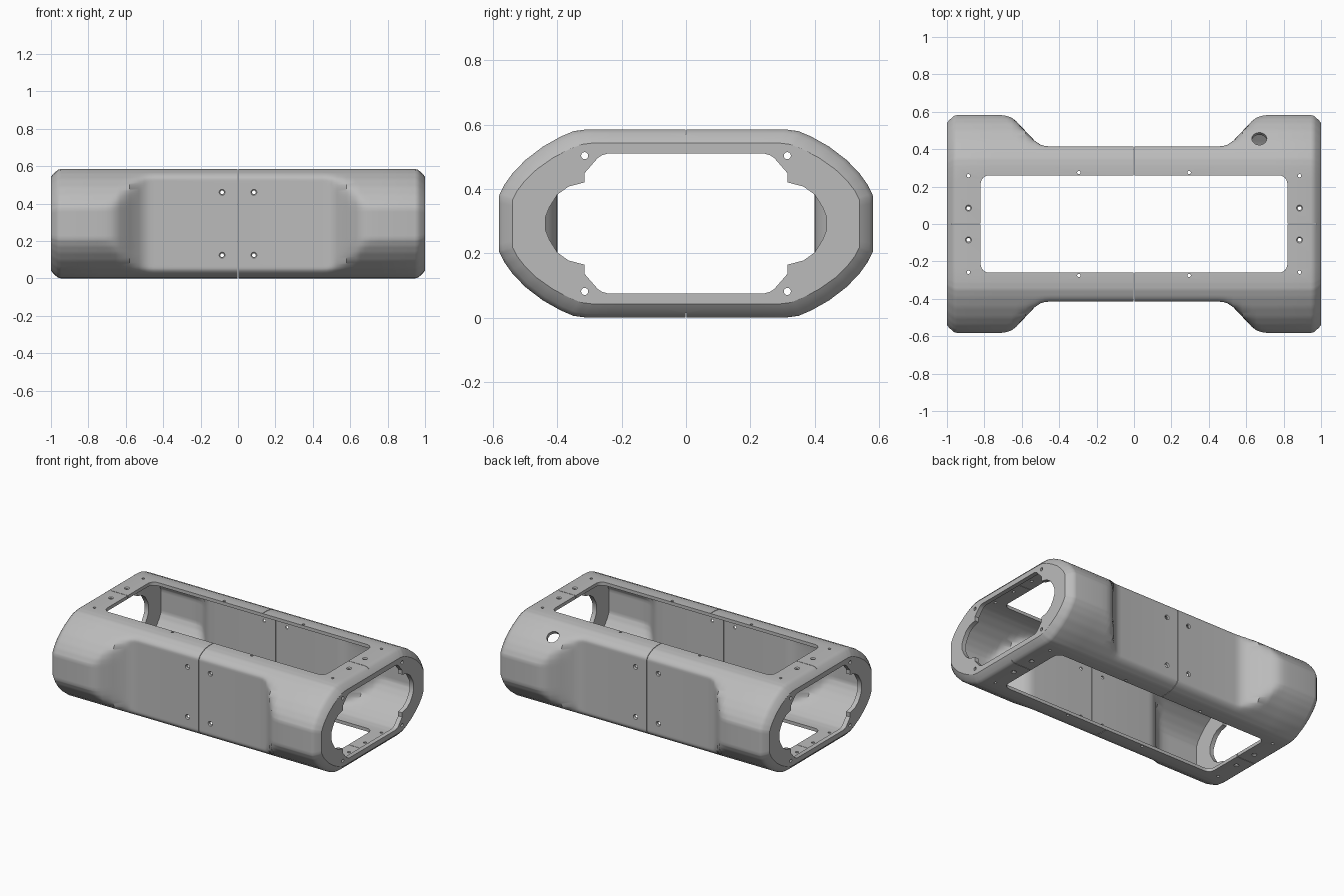
import bpy, bmesh, math
from mathutils import Matrix, Vector

if "Cube" in bpy.data.objects:
    bpy.data.objects.remove(bpy.data.objects["Cube"], do_unlink=True)

HALF_Y, HALF_Z = 0.582, 0.2925
SIDES = (-1, 1)

grey = bpy.data.materials.new("plain_grey")
grey.use_nodes = True
grey.diffuse_color = (0.5, 0.5, 0.5, 1)
grey.node_tree.nodes["Principled BSDF"].inputs["Base Color"].default_value = (0.5, 0.5, 0.5, 1)


def to_object(name, bm):
    bmesh.ops.recalc_face_normals(bm, faces=bm.faces)
    mesh = bpy.data.meshes.new(name)
    bm.to_mesh(mesh)
    bm.free()
    mesh.materials.append(grey)
    obj = bpy.data.objects.new(name, mesh)
    bpy.context.scene.collection.objects.link(obj)
    return obj


def loft(bm, rings):
    rows = [[bm.verts.new(p) for p in ring] for ring in rings]
    n = len(rows[0])
    for a, b in zip(rows, rows[1:]):
        for i in range(n):
            bm.faces.new((a[i], a[(i + 1) % n], b[(i + 1) % n], b[i]))
    bm.faces.new(rows[0][::-1])
    bm.faces.new(rows[-1])


# Quarter of the tube's cross-section, subdivided for a smooth waist blend
OUTLINE = [(0, HALF_Z), (0.31, HALF_Z), (0.35, 0.287), (0.39, 0.27), (0.445, 0.239),
           (0.5, 0.197), (0.54, 0.155), (0.565, 0.12), (HALF_Y, 0.085), (HALF_Y, 0)]
quarter = []
for a, b in zip(OUTLINE, OUTLINE[1:]):
    quarter += [Vector(a).lerp(Vector(b), k / 4) for k in range(4)]
quarter.append(Vector(OUTLINE[-1]))


def soft_min(a, b, k=0.035):
    h = max(k - abs(a - b), 0) / k
    return min(a, b) - h * h * k / 4


def section(x, waist, inset_y, inset_z):
    quad = []
    for y, z in quarter:
        y *= 1 - inset_y / HALF_Y
        z *= 1 - inset_z / HALF_Z
        quad.append((soft_min(y, waist - inset_y) if waist else y, z))
    ring = quad + [(y, -z) for y, z in quad[-2::-1]]
    ring += [(-y, z) for y, z in ring[-2:0:-1]]
    return [(x, y, z + HALF_Z) for y, z in ring]


# Stations along half the length: x, waist limit on y
WAIST = [(0.1, 0.415), (0.45, 0.415), (0.475, 0.417), (0.5, 0.424), (0.53, 0.444),
         (0.58, 0.497), (0.63, 0.55), (0.655, 0.574), (0.68, 0.593), (0.71, 0.62)]


def tube(name, tail, inset_y, inset_z):
    half = [(x, w, inset_y, inset_z) for x, w in WAIST]
    half += [(x, None, inset_y + d, inset_z + d) for x, d in tail]
    full = [(-s[0],) + s[1:] for s in half[::-1]] + half
    bm = bmesh.new()
    loft(bm, [section(*s) for s in full])
    return to_object(name, bm)


shell = tube("housing_shell", [(0.75, 0), (0.945, 0), (0.96, 0.003), (0.972, 0.012),
                               (0.99, 0.029), (1, 0.042)], 0, 0)
cavity = tube("cavity_cutter", [(0.75, 0), (0.97, 0)], 0.016, 0.022)


def box(bm, size, center):
    m = Matrix.Translation(center) @ Matrix.Diagonal((*size, 1))
    bmesh.ops.create_cube(bm, size=1, matrix=m)


def drill(bm, center, axis, r1, length, r2=None, segments=20):
    rot = Vector((0, 0, 1)).rotation_difference(Vector(axis)).to_matrix().to_4x4()
    bmesh.ops.create_cone(bm, cap_ends=True, segments=segments, radius1=r1,
                          radius2=r1 if r2 is None else r2, depth=length,
                          matrix=Matrix.Translation(center) @ rot)


# Rounded window through top and bottom
bm = bmesh.new()
outline = []
r = 0.045
for k, (sx, sy) in enumerate([(1, 1), (-1, 1), (-1, -1), (1, -1)]):
    for i in range(7):
        t = math.pi / 2 * (k + i / 6)
        outline.append((sx * (0.82 - r) + r * math.cos(t), sy * (0.26 - r) + r * math.sin(t)))
loft(bm, [[(x, y, z) for x, y in outline] for z in (-0.1, 0.7)])
window = to_object("window_cutter", bm)

# Stepped oval openings through the end plates
bm = bmesh.new()
arc = [(0.245, 0.217), (0.262, 0.212), (0.275, 0.203), (0.315, 0.157), (0.315, 0.128),
       (0.365, 0.115), (0.4, 0.09), (0.425, 0.05), (0.437, 0.02)]
side = arc + [(y, -z) for y, z in arc[::-1]]
side += [(-y, z) for y, z in side[::-1]]
for s in SIDES:
    loft(bm, [[(s * x, y, z + HALF_Z) for y, z in side] for x in (0.94, 1.05)])
openings = to_object("opening_cutter", bm)

# Screw holes, end bolt holes and the cable hole
holes, sinks = bmesh.new(), bmesh.new()
for sx in SIDES:
    for sy in SIDES:
        for x, y, rad in ((0.885, 0.085, 0.01), (0.885, 0.258, 0.009), (0.295, 0.275, 0.009)):
            drill(holes, (sx * x, sy * y, HALF_Z), (0, 0, 1), rad, 0.8)
        for sz in SIDES:
            bolt_z = HALF_Z + sz * 0.211
            drill(holes, (sx, sy * 0.315, bolt_z), (1, 0, 0), 0.011, 0.12)
            # Countersinks on the outer faces
            drill(sinks, (sx * 0.885, sy * 0.085, HALF_Z + sz * HALF_Z), (0, 0, sz),
                  0.007, 0.02, 0.025)
            screw_z = HALF_Z + sz * 0.168
            drill(sinks, (sx * 0.085, sy * 0.415, screw_z), (0, sy, 0), 0.007, 0.02, 0.025)
            drill(holes, (sx * 0.085, sy * 0.41, screw_z), (0, 1, 0), 0.01, 0.1)
drill(holes, (0.67, 0.455, 0.52), (0, math.sin(0.6), math.cos(0.6)), 0.04, 0.16, segments=32)
holes = to_object("hole_cutter", holes)
sinks = to_object("countersink_cutter", sinks)

# Fine seams where the body panels meet
bm = bmesh.new()
box(bm, (0.003, 2, 1), (0, 0, HALF_Z))
for s in SIDES:
    box(bm, (0.2, 0.003, 1), (s * 0.875, 0, HALF_Z))
seams = to_object("seam_cutter", bm)

# Carve the shell, then bake the result and drop the cutters
cutters = [cavity, window, openings, holes, sinks, seams]
for cutter in cutters:
    cutter.hide_render = True
    mod = shell.modifiers.new(cutter.name, "BOOLEAN")
    mod.operation = "DIFFERENCE"
    mod.solver = "EXACT"
    mod.object = cutter
bpy.context.view_layer.update()
carved = shell.evaluated_get(bpy.context.evaluated_depsgraph_get())
mesh = bpy.data.meshes.new_from_object(carved)
shell.modifiers.clear()
shell.data = mesh
mesh.materials.clear()
mesh.materials.append(grey)
mesh.polygons.foreach_set("material_index", [0] * len(mesh.polygons))
for cutter in cutters:
    bpy.data.objects.remove(cutter, do_unlink=True)

for obj in bpy.context.selected_objects:
    obj.select_set(False)
shell.select_set(True)
bpy.context.view_layer.objects.active = shell
bpy.ops.object.shade_smooth_by_angle(angle=math.radians(32))
